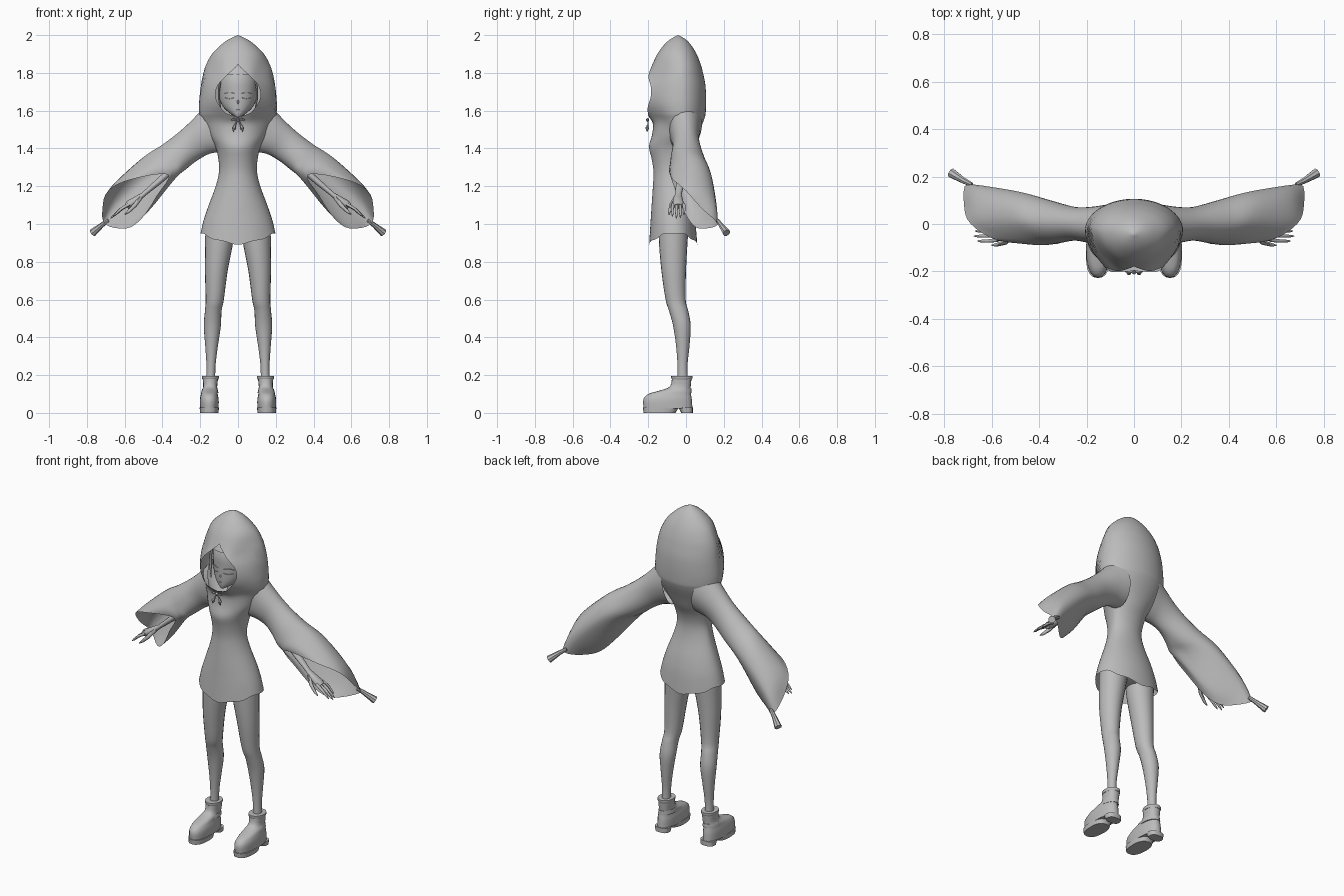
import bpy, bmesh, math
from mathutils import Vector as V

grey = bpy.data.materials.new("plain_grey")
grey.diffuse_color = (0.5, 0.5, 0.5, 1)


def finish(name, bm, angle=40, mirror=False):
    bmesh.ops.remove_doubles(bm, verts=bm.verts, dist=0.0004)
    bmesh.ops.recalc_face_normals(bm, faces=bm.faces)
    me = bpy.data.meshes.new(name)
    bm.to_mesh(me)
    bm.free()
    me.materials.append(grey)
    me.shade_smooth()
    me.set_sharp_from_angle(angle=math.radians(angle))
    ob = bpy.data.objects.new(name, me)
    bpy.context.collection.objects.link(ob)
    if mirror:
        other = ob.modifiers.new("other_side", 'MIRROR')
        other.use_axis = (True, False, False)
        other.use_mirror_merge = False
    return ob


def dense(rows, k):
    """Smoothly interpolate between rows of numbers."""
    out = []
    for i in range(len(rows) - 1):
        a, b = rows[max(i - 1, 0)], rows[i]
        c, d = rows[i + 1], rows[min(i + 2, len(rows) - 1)]
        for j in range(k):
            t = j / k
            out.append([0.5 * (2 * q + (r - p) * t + (2 * p - 5 * q + 4 * r - s) * t * t
                               + (3 * q - p - 3 * r + s) * t ** 3)
                        for p, q, r, s in zip(a, b, c, d)])
    return out + [list(rows[-1])]


def skin(bm, rings, wrap=True, caps=(True, True)):
    vs = [[bm.verts.new(p) for p in r] for r in rings]
    n = len(vs[0])
    for a, b in zip(vs, vs[1:]):
        for i in range(n if wrap else n - 1):
            j = (i + 1) % n
            bm.faces.new((a[i], a[j], b[j], b[i]))
    if caps[0]:
        bm.faces.new(vs[0])
    if caps[1]:
        bm.faces.new(vs[-1])


def flat_ring(z, cx, hw, yf, yc, yb, n=20, e=1.0):
    """Horizontal oval with its own front and back depth; e < 1 makes it boxier."""
    out = []
    for i in range(n):
        t = 2 * math.pi * i / n
        c, s = (math.copysign(abs(v) ** e, v) for v in (math.cos(t), math.sin(t)))
        out.append((cx + hw * s, yc - c * ((yc - yf) if c > 0 else (yb - yc)), z))
    return out


def stack(name, rows, k=3, mirror=False, angle=40, n=20, e=1.0):
    bm = bmesh.new()
    skin(bm, [flat_ring(*r, n=n, e=e) for r in dense(rows, k)])
    return finish(name, bm, angle, mirror)


def tube(bm, pts, n=8, flat=1.0):
    """Round tube through (x, y, z, radius) points."""
    P = [V(p[:3]) for p in pts]
    rings = []
    for i, p in enumerate(P):
        d = (P[min(i + 1, len(P) - 1)] - P[max(i - 1, 0)]).normalized()
        side = d.cross(V((0, 1, 0)) if abs(d.y) < 0.9 else V((1, 0, 0))).normalized()
        up = d.cross(side)
        rings.append([p + pts[i][3] * (flat * side * math.cos(2 * math.pi * j / n)
                                       + up * math.sin(2 * math.pi * j / n)) for j in range(n)])
    skin(bm, rings)


# Hooded dress, open in front of the face: z, half width, front, middle, back, opening
dress = [(0.95, 0.198, -0.195, -0.06, 0.06, 0), (1.02, 0.182, -0.187, -0.06, 0.048, 0),
         (1.1, 0.155, -0.182, -0.06, 0.03, 0), (1.2, 0.118, -0.175, -0.065, 0.0, 0),
         (1.28, 0.1, -0.172, -0.07, -0.01, 0), (1.35, 0.105, -0.183, -0.06, 0.005, 0),
         (1.41, 0.12, -0.196, -0.05, 0.035, 0), (1.47, 0.155, -0.18, -0.035, 0.06, 0),
         (1.53, 0.188, -0.175, -0.03, 0.087, 0), (1.565, 0.2, -0.195, -0.03, 0.1, 0.0),
         (1.585, 0.206, -0.21, -0.03, 0.104, 0.06), (1.63, 0.207, -0.242, -0.03, 0.106, 0.1),
         (1.68, 0.203, -0.256, -0.03, 0.106, 0.12), (1.74, 0.196, -0.24, -0.03, 0.102, 0.103),
         (1.8, 0.184, -0.2, -0.03, 0.09, 0.045), (1.845, 0.168, -0.178, -0.03, 0.078, 0),
         (1.9, 0.138, -0.152, -0.035, 0.056, 0), (1.95, 0.088, -0.115, -0.04, 0.025, 0),
         (1.98, 0.045, -0.08, -0.04, -0.005, 0), (2.0, 0.0, -0.042, -0.042, -0.042, 0)]
bm = bmesh.new()
rings = []
for z, hw, yf, yc, yb, w in dense(dress, 3):
    # the hood is pinched towards a narrower, flatter front
    pinch = max(0, min(1, (z - 1.46) / 0.1, (1.92 - z) / 0.14))
    t0 = 0
    if w > 0.004:
        while math.sin(t0) * (1 - 0.33 * pinch * math.sin(2 * t0)) * hw < w:
            t0 += 0.005
    ring = []
    for i in range(49):
        t = t0 + (2 * math.pi - 2 * t0) * i / 48
        c, s = math.cos(t), math.sin(t)
        # pointed dips along the hem
        drop = max(0, 1 - (z - 0.95) / 0.06) * (0.06 * abs(c) ** 2.2 + 0.005 * math.cos(8 * t) - 0.005)
        if c > 0:
            x = hw * s * (1 - 0.33 * pinch * abs(math.sin(2 * t)))
            y = yc - c ** (1 - 0.4 * pinch) * (yc - yf)
        else:
            x, y = hw * s, yc - c * (yb - yc)
        ring.append((x, y, z - max(0, drop)))
    rings.append(ring)
skin(bm, rings, wrap=False, caps=(False, False))
finish("hooded_dress", bm, 60)

# Wide sleeves: oval rings by top, front, bottom and back point
sleeve = [((0.16, -0.02, 1.65), (0.12, -0.09, 1.49), (0.09, -0.01, 1.385), (0.1, 0.085, 1.53)),
          ((0.213, -0.012, 1.582), (0.185, -0.08, 1.465), (0.15, -0.005, 1.372), (0.175, 0.073, 1.49)),
          ((0.3, 0, 1.497), (0.25, -0.07, 1.42), (0.21, 0, 1.34), (0.25, 0.072, 1.425)),
          ((0.4, 0, 1.42), (0.31, -0.08, 1.345), (0.285, 0.01, 1.285), (0.36, 0.1, 1.34)),
          ((0.495, 0.01, 1.358), (0.34, -0.085, 1.31), (0.35, 0.01, 1.235), (0.48, 0.135, 1.255))]
rings = []
for r in sleeve:
    q = [V(p) for p in r]
    mid = sum(q, V()) / 4
    ring = []
    for i in range(32):
        k, f = i // 8, (i % 8) * math.pi / 16
        ring += list(mid + (q[k] - mid) * math.cos(f) + (q[(k + 1) % 4] - mid) * math.sin(f))
    rings.append(ring)
# the flared end and the slanted cuff
flare = [(0.63, 0.0, 1.237), (0.48, -0.075, 1.292), (0.355, -0.087, 1.277), (0.38, -0.04, 1.2),
         (0.46, 0.03, 1.085), (0.56, 0.1, 1.04), (0.64, 0.162, 1.1), (0.66, 0.1, 1.18)]
cuff = [(0.688, 0.0, 1.175), (0.57, -0.07, 1.235), (0.37, -0.085, 1.262), (0.43, -0.045, 1.15),
        (0.51, 0.01, 1.03), (0.59, 0.068, 0.977), (0.703, 0.168, 0.998), (0.717, 0.08, 1.085)]
for loop in (flare, cuff):
    rings.append([c for p in dense(loop[-1:] + loop + loop[:2], 4)[4:36] for c in p])
bm = bmesh.new()
skin(bm, [[r[i:i + 3] for i in range(0, 96, 3)] for r in dense(rings, 4)], caps=(False, False))
finish("sleeve", bm, 60, True)

# Stiff tag hanging from each sleeve tip
bm = bmesh.new()
tube(bm, [(0.685, 0.166, 1.02, 0.01), (0.72, 0.184, 0.995, 0.013), (0.77, 0.215, 0.953, 0.021)], 8)
finish("sleeve_tag", bm, 40, True)

# Arms with hands
bm = bmesh.new()
tube(bm, [(0.18, -0.01, 1.45, 0.035), (0.3, -0.015, 1.33, 0.03), (0.42, -0.03, 1.225, 0.024),
          (0.5, -0.04, 1.157, 0.017), (0.53, -0.042, 1.135, 0.024), (0.57, -0.042, 1.107, 0.031),
          (0.59, -0.042, 1.093, 0.024)], 10, 0.7)
for y, length in ((-0.072, 0.085), (-0.051, 0.1), (-0.03, 0.095), (-0.01, 0.075)):
    tube(bm, [(0.575, y * 0.9 - 0.003, 1.105, 0.009), (0.575 + length * 0.5, y, 1.107 - length * 0.32, 0.008),
              (0.575 + length * 0.85, y, 1.105 - length * 0.62, 0.006),
              (0.575 + length, y, 1.105 - length * 0.75, 0.002)], 6)
tube(bm, [(0.515, -0.055, 1.14, 0.011), (0.545, -0.078, 1.1, 0.011),
          (0.58, -0.088, 1.065, 0.008), (0.6, -0.09, 1.05, 0.003)], 6)
finish("arm_and_hand", bm, 60, True)

# Legs: z, x, half width, front, middle, back
stack("leg", [(1.0, 0.092, 0.08, -0.145, -0.06, 0.015), (0.9, 0.1, 0.074, -0.143, -0.065, 0.008),
              (0.75, 0.115, 0.06, -0.13, -0.065, 0.0), (0.6, 0.123, 0.048, -0.108, -0.055, -0.002),
              (0.54, 0.131, 0.044, -0.09, -0.04, 0.012), (0.46, 0.136, 0.045, -0.068, -0.02, 0.025),
              (0.35, 0.14, 0.033, -0.052, -0.018, 0.018), (0.25, 0.143, 0.024, -0.045, -0.018, 0.008),
              (0.15, 0.145, 0.024, -0.045, -0.018, 0.01)], 4, True, angle=60)
stack("hips", [(0.95, 0, 0.09, -0.11, -0.06, -0.01), (0.98, 0, 0.15, -0.15, -0.06, 0.025),
               (1.06, 0, 0.14, -0.15, -0.06, 0.015)], 3)

# Shoes: upper, ankle cuff, strap, front sole and heel
stack("shoe_upper", [(0.024, 0.152, 0.049, -0.224, -0.1, 0.034), (0.07, 0.152, 0.05, -0.226, -0.1, 0.031),
                     (0.1, 0.152, 0.044, -0.2, -0.08, 0.026), (0.118, 0.15, 0.042, -0.14, -0.05, 0.024),
                     (0.14, 0.147, 0.037, -0.085, -0.025, 0.025), (0.19, 0.146, 0.041, -0.074, -0.022, 0.03)],
      3, True, e=0.85)
stack("shoe_cuff", [(0.178, 0.146, 0.042, -0.075, -0.022, 0.031), (0.185, 0.146, 0.046, -0.079, -0.022, 0.035),
                    (0.196, 0.146, 0.045, -0.078, -0.022, 0.034)], 1, True)
stack("shoe_strap", [(0.105, 0.149, 0.045, -0.115, -0.04, 0.029), (0.117, 0.149, 0.044, -0.118, -0.04, 0.029),
                     (0.128, 0.148, 0.04, -0.1, -0.035, 0.028)], 1, True)
stack("front_sole", [(0, 0.152, 0.049, -0.225, -0.13, -0.055), (0.028, 0.152, 0.051, -0.228, -0.13, -0.04)],
      1, True, e=0.8)
stack("shoe_heel", [(0, 0.152, 0.043, -0.025, 0.0, 0.036), (0.028, 0.152, 0.046, -0.04, 0.0, 0.036)],
      1, True, e=0.75)

# Head, neck and fringe cap under the hood
stack("head", [(1.568, 0, 0.012, -0.158, -0.14, -0.11), (1.585, 0, 0.042, -0.164, -0.11, -0.05),
               (1.615, 0, 0.075, -0.167, -0.08, -0.01), (1.65, 0, 0.094, -0.168, -0.06, 0.03),
               (1.7, 0, 0.1, -0.168, -0.06, 0.05), (1.76, 0, 0.1, -0.167, -0.06, 0.06),
               (1.82, 0, 0.085, -0.145, -0.05, 0.05), (1.86, 0, 0.045, -0.1, -0.045, 0.015),
               (1.87, 0, 0.005, -0.05, -0.045, -0.04)], 3, angle=70, n=28)
stack("hair_cap", [(1.79, 0, 0.105, -0.168, -0.06, 0.068), (1.83, 0, 0.092, -0.145, -0.05, 0.058),
                   (1.87, 0, 0.05, -0.1, -0.045, 0.02), (1.885, 0, 0.004, -0.05, -0.045, -0.04)], 3)
stack("neck", [(1.46, 0, 0.05, -0.1, -0.05, 0.0), (1.52, 0, 0.034, -0.085, -0.045, -0.01),
               (1.62, 0, 0.034, -0.09, -0.045, -0.01)], 2)

# Face details
bm = bmesh.new()
tube(bm, [(0, -0.16, 1.665, 0.003), (0, -0.172, 1.645, 0.005), (0, -0.167, 1.638, 0.003)], 6)
tube(bm, [(-0.012, -0.165, 1.608, 0.002), (0, -0.167, 1.606, 0.003), (0.012, -0.165, 1.608, 0.002)], 6)
finish("nose_and_mouth", bm, 60)
bm = bmesh.new()
for z, dip in ((1.668, 0.006), (1.69, -0.005)):
    pts = []
    for i in range(7):
        x = 0.02 + 0.05 * i / 6
        y = -0.06 - 0.108 * math.sqrt(1 - (x / 0.098) ** 2)
        pts.append((x, y, z - dip * math.sin(math.pi * i / 6), 0.0025))
    tube(bm, pts, 5)
finish("eyelid_and_brow", bm, 60, True)
bm = bmesh.new()
tube(bm, [(0.09, -0.12, 1.79, 0.01), (0.1, -0.12, 1.72, 0.01), (0.1, -0.12, 1.66, 0.009),
          (0.09, -0.13, 1.6, 0.003)], 8, 0.6)
finish("hair_lock", bm, 60, True)

# Ribbon bow under the chin
bm = bmesh.new()
tube(bm, [(0, -0.202, 1.562, 0.003), (0, -0.204, 1.552, 0.009), (0, -0.202, 1.54, 0.003)], 8)
finish("bow_knot", bm)
bm = bmesh.new()
tube(bm, [(0.004, -0.202, 1.55, 0.003), (0.022, -0.204, 1.554, 0.007), (0.036, -0.2, 1.549, 0.003)], 6)
tube(bm, [(0.003, -0.201, 1.55, 0.003), (0.014, -0.201, 1.527, 0.004), (0.022, -0.206, 1.508, 0.011),
          (0.026, -0.206, 1.488, 0.001)], 6)
finish("bow_tail", bm, 40, True)
